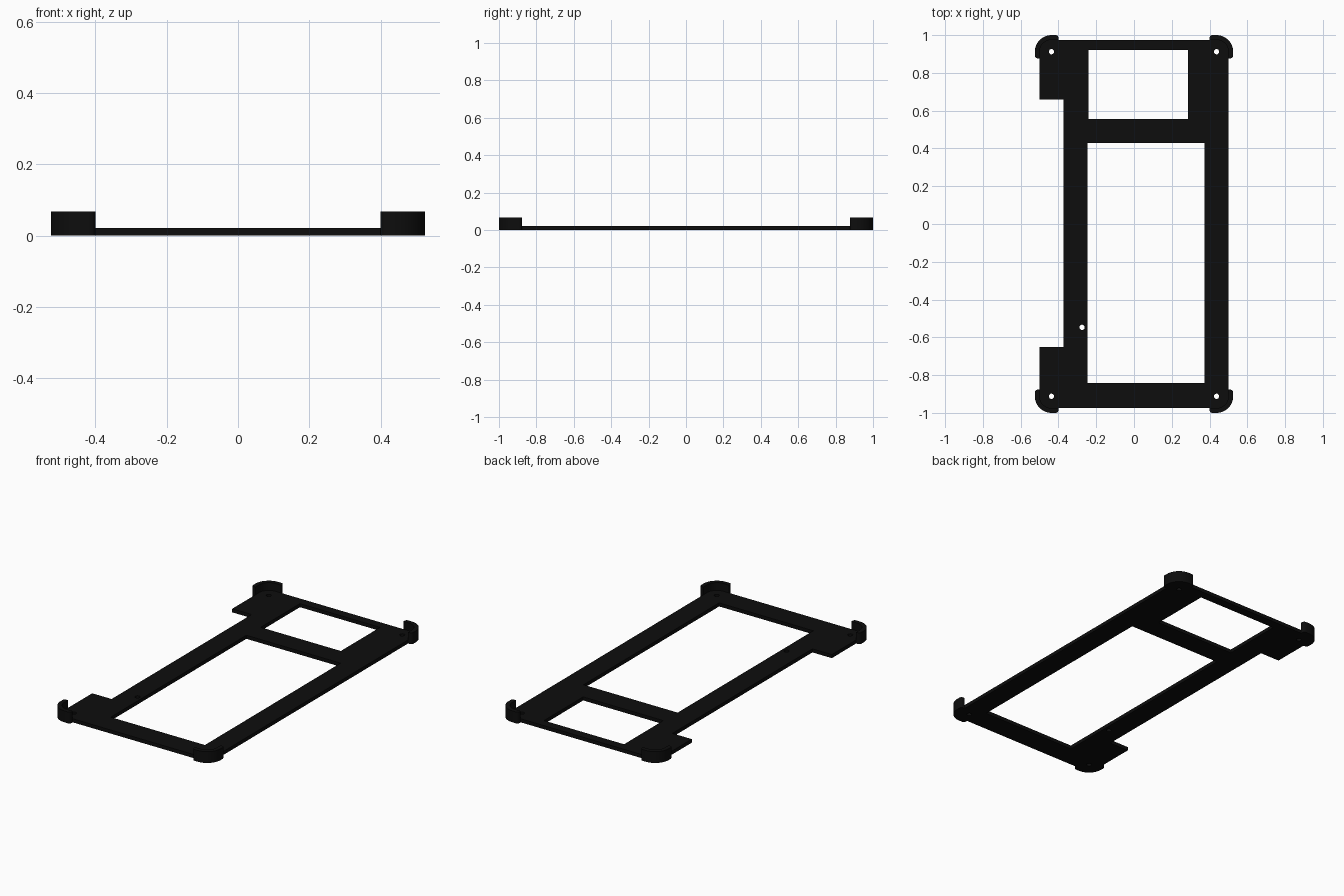
import bpy, bmesh, math
from math import cos, sin, pi

if "Cube" in bpy.data.objects:
    bpy.data.objects.remove(bpy.data.objects["Cube"])

PLATE_TOP, CLIP_TOP = 0.021, 0.067
CX, CY = 0.437, 0.912          # corner arc / screw hole centre
R_OUT, R_IN = 0.088, 0.063     # clip outer and inner radius

black = bpy.data.materials.new("matte black")
black.diffuse_color = (0.004, 0.004, 0.004, 1)
black.use_nodes = True
black.node_tree.nodes["Principled BSDF"].inputs["Base Color"].default_value = black.diffuse_color


def arc(cx, cy, r, a0, a1, n):
    """Points on an arc, angles in degrees."""
    return [(cx + r * cos(math.radians(a0 + (a1 - a0) * i / n)),
             cy + r * sin(math.radians(a0 + (a1 - a0) * i / n))) for i in range(n + 1)]


def rect(x0, x1, y0, y1):
    return [(x0, y0), (x1, y0), (x1, y1), (x0, y1)]


def prism(name, loops, height):
    """Extrude closed outlines (inner loops become holes) from z = 0 to height."""
    cu = bpy.data.curves.new(name, 'CURVE')
    cu.dimensions, cu.fill_mode, cu.extrude = '2D', 'BOTH', height / 2
    for pts in loops:
        sp = cu.splines.new('POLY')
        sp.points.add(len(pts) - 1)
        for p, (x, y) in zip(sp.points, pts):
            p.co = (x, y, 0, 1)
        sp.use_cyclic_u = True
    tmp = bpy.data.objects.new(name + "_outline", cu)
    bpy.context.collection.objects.link(tmp)
    dg = bpy.context.evaluated_depsgraph_get()
    me = bpy.data.meshes.new_from_object(tmp.evaluated_get(dg))
    bpy.data.objects.remove(tmp)
    bm = bmesh.new()
    bm.from_mesh(me)
    bmesh.ops.remove_doubles(bm, verts=bm.verts, dist=1e-5)
    bmesh.ops.translate(bm, verts=bm.verts, vec=(0, 0, height / 2))
    bmesh.ops.recalc_face_normals(bm, faces=bm.faces)
    bm.to_mesh(me)
    bm.free()
    me.materials.clear()
    me.materials.append(black)
    ob = bpy.data.objects.new(name, me)
    bpy.context.collection.objects.link(ob)
    bpy.ops.object.select_all(action='DESELECT')
    ob.select_set(True)
    bpy.context.view_layer.objects.active = ob
    bpy.ops.object.shade_smooth_by_angle(angle=math.radians(30))
    return ob


# Base frame: rounded outline with a long notch in the left side
outline = (arc(CX, CY, R_IN, 0, 90, 12) + arc(-CX, CY, R_IN, 90, 180, 12)
           + [(-0.50, 0.66), (-0.373, 0.66), (-0.373, -0.65), (-0.50, -0.65)]
           + arc(-CX, -CY, R_IN, 180, 270, 12) + arc(CX, -CY, R_IN, 270, 360, 12))
# Two windows
windows = [rect(-0.24, 0.285, 0.555, 0.922), rect(-0.245, 0.372, -0.841, 0.428)]
# Four corner screw holes and one extra hole in the left rail
centres = [(sx * CX, sy * CY) for sx in (1, -1) for sy in (1, -1)] + [(-0.275, -0.547)]
holes = [arc(x, y, 0.014, 0, 345, 23) for x, y in centres]
prism("base_frame", [outline] + windows + holes, PLATE_TOP)

# Corner clips: thin raised walls wrapping each corner, outer ends rounded
e = 0.015
clip = ([(CX + R_IN, 0.877)] + arc(0.525 - e, 0.877 + e, e, -90, 0, 5)
        + arc(CX, CY, R_OUT, 0, 90, 16)
        + arc(0.40 + e, 1.0 - e, e, 90, 180, 5) + [(0.40, CY + R_IN)]
        + arc(CX, CY, R_IN, 90, 0, 12))
for side, sx in (("right", 1), ("left", -1)):
    for end, sy in (("back", 1), ("front", -1)):
        prism(f"{end}_{side}_corner_clip", [[(sx * x, sy * y) for x, y in clip]], CLIP_TOP)
